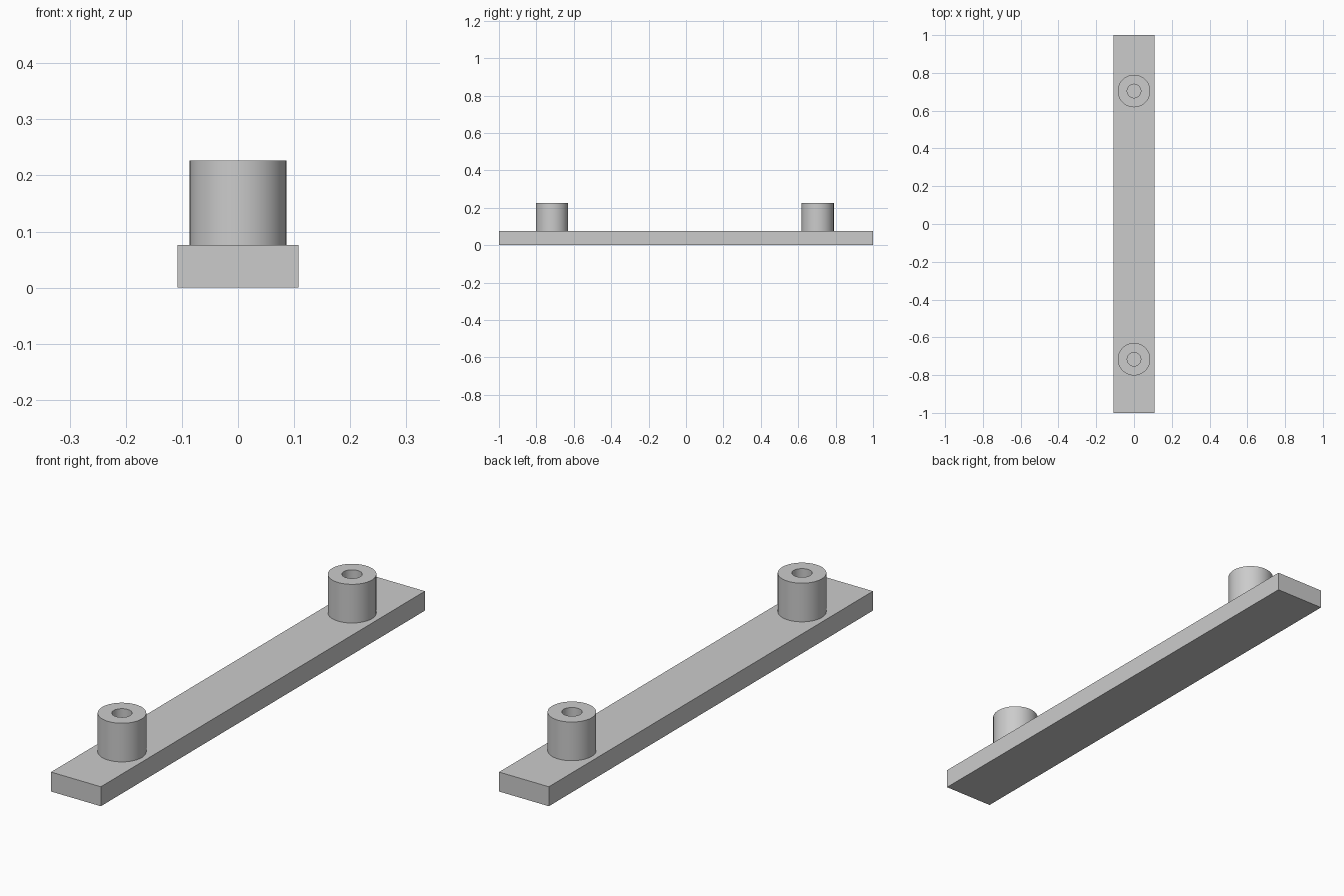
import bpy
import bmesh
import math

cube = bpy.data.objects.get("Cube")
if cube:
    bpy.data.objects.remove(cube, do_unlink=True)

BAR_WIDTH, BAR_LENGTH, BAR_HEIGHT = 0.215, 2.0, 0.076
POST_TOP, POST_RADIUS, HOLE_RADIUS = 0.227, 0.086, 0.036
SIDES = 64

grey = bpy.data.materials.new("plain_grey")
grey.use_nodes = True
colour = (0.6, 0.6, 0.6, 1)
grey.diffuse_color = colour
grey.node_tree.nodes["Principled BSDF"].inputs["Base Color"].default_value = colour


def add_object(name, bm):
    bmesh.ops.recalc_face_normals(bm, faces=bm.faces)
    mesh = bpy.data.meshes.new(name)
    bm.to_mesh(mesh)
    bm.free()
    mesh.materials.append(grey)
    obj = bpy.data.objects.new(name, mesh)
    bpy.context.collection.objects.link(obj)
    return obj


def add_post(name, y):
    # Hollow post: a wall profile spun around the vertical axis
    bm = bmesh.new()
    profile = [(HOLE_RADIUS, BAR_HEIGHT), (HOLE_RADIUS, POST_TOP),
               (POST_RADIUS, POST_TOP), (POST_RADIUS, BAR_HEIGHT)]
    verts = [bm.verts.new((r, 0, z)) for r, z in profile]
    edges = [bm.edges.new(pair) for pair in zip(verts, verts[1:])]
    bmesh.ops.spin(bm, geom=verts + edges, cent=(0, 0, 0), axis=(0, 0, 1),
                   angle=math.tau, steps=SIDES, use_merge=True)
    bmesh.ops.remove_doubles(bm, verts=bm.verts, dist=0.0001)
    post = add_object(name, bm)
    post.location.y = y
    bpy.ops.object.select_all(action="DESELECT")
    post.select_set(True)
    bpy.context.view_layer.objects.active = post
    bpy.ops.object.shade_smooth_by_angle(angle=math.radians(30))


# Flat base bar
bm = bmesh.new()
bmesh.ops.create_cube(bm, size=1)
bmesh.ops.scale(bm, vec=(BAR_WIDTH, BAR_LENGTH, BAR_HEIGHT), verts=bm.verts)
bmesh.ops.translate(bm, vec=(0, 0, BAR_HEIGHT / 2), verts=bm.verts)
add_object("base_bar", bm)

# Two posts near the ends
add_post("front_post", -0.716)
add_post("back_post", 0.704)
